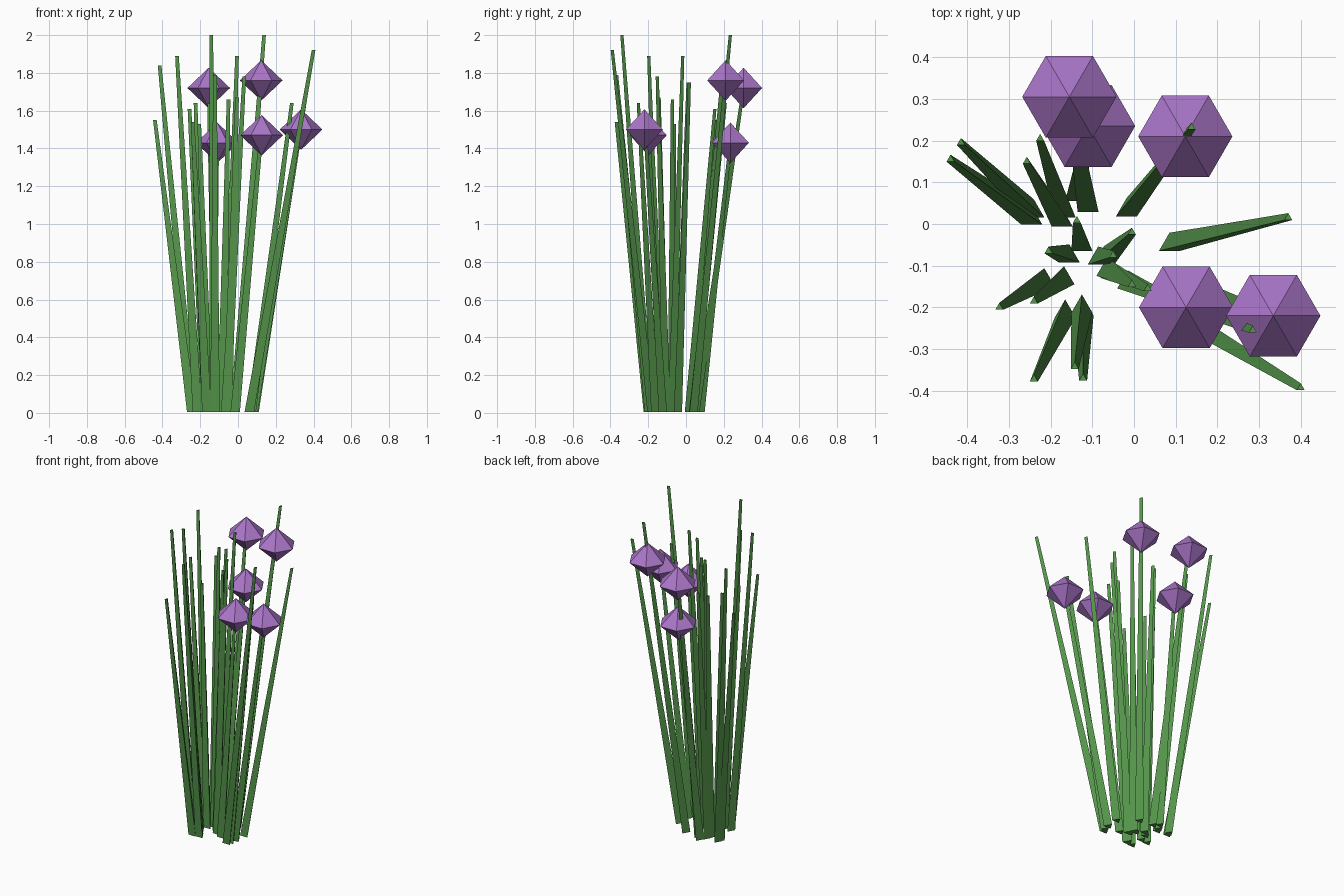
import bpy, bmesh, math
from mathutils import Vector

if "Cube" in bpy.data.objects:
    bpy.data.objects.remove(bpy.data.objects["Cube"])


def material(name, rgb):
    m = bpy.data.materials.new(name)
    m.diffuse_color = (*rgb, 1)
    m.use_nodes = True
    m.node_tree.nodes["Principled BSDF"].inputs["Base Color"].default_value = m.diffuse_color
    return m


GREEN = material("leaf green", (0.09, 0.30, 0.07))
PURPLE = material("bud purple", (0.40, 0.18, 0.58))


def add_object(name, bm, mat):
    bmesh.ops.recalc_face_normals(bm, faces=bm.faces)
    mesh = bpy.data.meshes.new(name)
    bm.to_mesh(mesh)
    bm.free()
    mesh.materials.append(mat)
    bpy.context.collection.objects.link(bpy.data.objects.new(name, mesh))


def stem(name, base, tip, r0=0.029, r1=0.011):
    """Tapered three-sided stalk with one flat side facing the front."""
    bm = bmesh.new()
    rings = []
    for (x, y, z), r in ((Vector((*base, 0.005)), r0), (Vector(tip), r1)):
        rings.append([bm.verts.new((x + r * math.cos(math.radians(a)),
                                    y + r * math.sin(math.radians(a)), z))
                      for a in (90, 210, 330)])
    low, high = rings
    for i in range(3):
        j = (i + 1) % 3
        bm.faces.new((low[i], low[j], high[j], high[i]))
    bm.faces.new(low)
    bm.faces.new(high)
    add_object(name, bm, GREEN)


def bud(name, centre, r=0.113, h=0.107):
    """Faceted six-sided double pyramid."""
    bm = bmesh.new()
    c = Vector(centre)
    top = bm.verts.new(c + Vector((0, 0, h)))
    bottom = bm.verts.new(c - Vector((0, 0, h)))
    ring = [bm.verts.new(c + Vector((r * math.cos(i * math.pi / 3),
                                     r * math.sin(i * math.pi / 3), 0)))
            for i in range(6)]
    for i in range(6):
        j = (i + 1) % 6
        bm.faces.new((ring[i], ring[j], top))
        bm.faces.new((ring[j], ring[i], bottom))
    add_object(name, bm, PURPLE)


# Leaf stalks: base (x, y) and tip (x, y, z)
leaves = [
    ((-0.24, 0.03), (-0.415, 0.195, 1.84)),
    ((-0.245, 0.013), (-0.44, 0.155, 1.55)),
    ((-0.165, 0.03), (-0.225, 0.205, 1.64)),
    ((-0.172, 0.008), (-0.257, 0.15, 1.61)),
    ((-0.165, -0.21), (-0.24, -0.372, 1.54)),
    ((-0.125, -0.198), (-0.142, -0.342, 2.0)),
    ((-0.122, -0.205), (-0.122, -0.37, 1.79)),
    ((-0.215, -0.135), (-0.323, -0.2, 1.89)),
    ((-0.168, -0.13), (-0.24, -0.185, 1.54)),
    ((-0.155, -0.078), (-0.205, -0.065, 1.53)),
    ((-0.125, -0.05), (-0.137, 0.008, 1.75)),
    ((-0.072, -0.082), (-0.005, -0.02, 1.89)),
    ((-0.086, -0.083), (-0.05, -0.075, 1.66)),
    ((-0.055, -0.115), (-0.005, -0.145, 1.67)),
    ((-0.065, -0.11), (0.033, -0.155, 1.78)),
    ((0.085, -0.05), (0.37, 0.015, 1.75)),
    ((0.06, -0.19), (0.40, -0.393, 1.92)),
    ((0.07, -0.17), (0.285, -0.255, 1.64)),
]
for i, (base, tip) in enumerate(leaves):
    stem(f"leaf_stalk_{i + 1}", base, tip)

# Flower stalks with buds: base, stalk tip, bud centre
flowers = [
    ((-0.11, 0.043), (-0.155, 0.305, 1.74), (-0.155, 0.305, 1.72)),
    ((-0.14, 0.07), (-0.11, 0.235, 1.45), (-0.11, 0.235, 1.43)),
    ((-0.018, 0.033), (0.138, 0.232, 2.0), (0.123, 0.21, 1.76)),
    ((-0.015, -0.14), (0.125, -0.2, 1.49), (0.125, -0.2, 1.47)),
    ((0.08, -0.13), (0.335, -0.22, 1.52), (0.334, -0.22, 1.50)),
]
for i, (base, tip, centre) in enumerate(flowers):
    stem(f"flower_stalk_{i + 1}", base, tip)
    bud(f"flower_bud_{i + 1}", centre)
